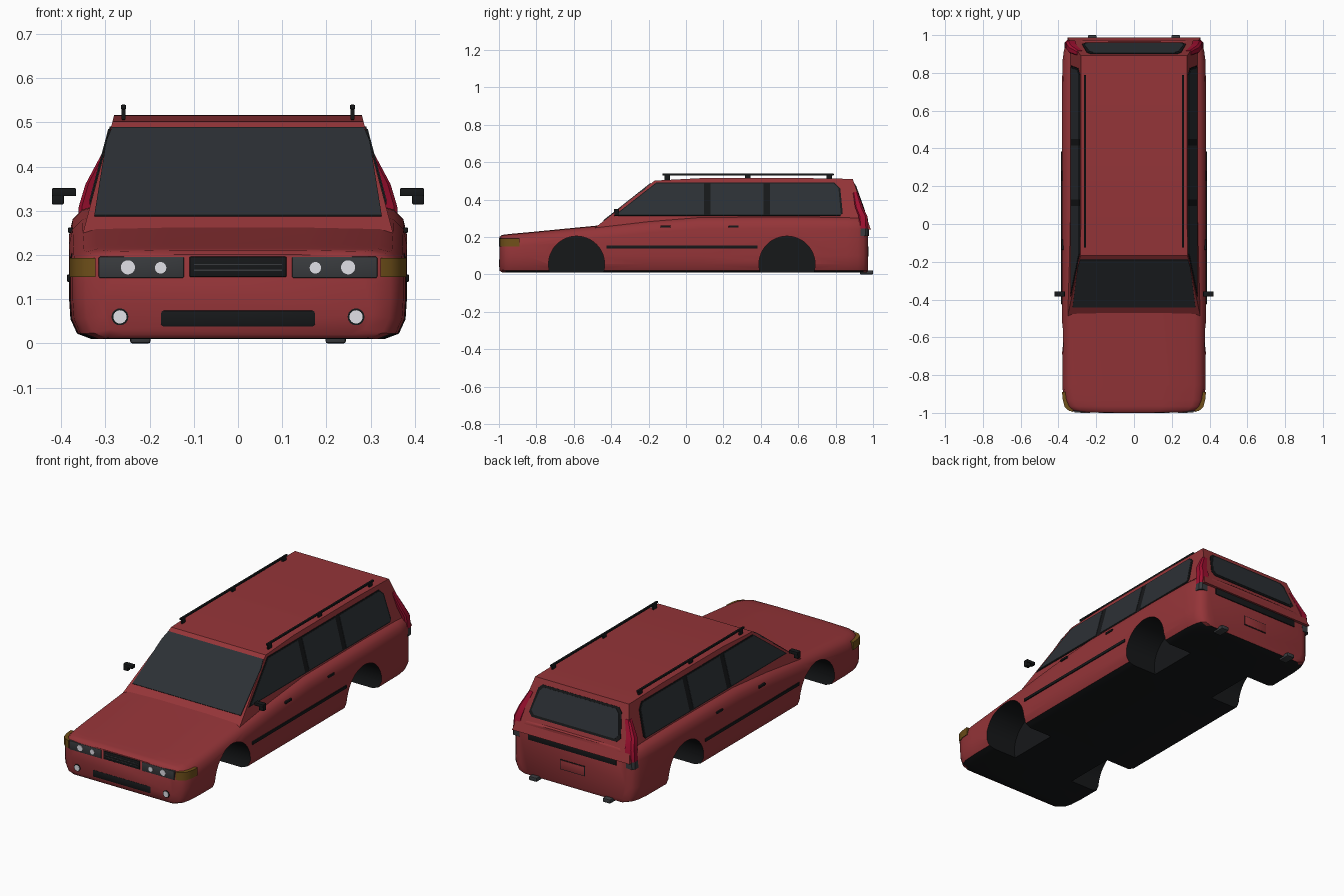
import bpy, bmesh, math
from mathutils import Vector, Matrix

if "Cube" in bpy.data.objects:
    bpy.data.objects.remove(bpy.data.objects["Cube"])


def mat(name, rgb):
    m = bpy.data.materials.new(name)
    m.diffuse_color = (*rgb, 1)
    m.use_nodes = True
    m.node_tree.nodes["Principled BSDF"].inputs["Base Color"].default_value = m.diffuse_color
    return m


RED = mat("red_paint", (0.30, 0.035, 0.04))
BLACK = mat("black_trim", (0.008, 0.009, 0.01))
GLASS = mat("dark_glass", (0.025, 0.03, 0.035))
AMBER = mat("amber_lens", (0.16, 0.08, 0.01))
LAMP = mat("clear_lens", (0.75, 0.75, 0.8))
TAIL = mat("tail_red", (0.35, 0.005, 0.03))
GREY = mat("grey_trim", (0.04, 0.043, 0.047))


def finish(name, bm, material, smooth=True):
    bmesh.ops.recalc_face_normals(bm, faces=bm.faces)
    me = bpy.data.meshes.new(name)
    bm.to_mesh(me)
    bm.free()
    me.materials.append(material)
    ob = bpy.data.objects.new(name, me)
    bpy.context.collection.objects.link(ob)
    if smooth:
        shade(ob)
    return ob


def shade(ob, angle=35):
    bpy.ops.object.select_all(action='DESELECT')
    ob.select_set(True)
    bpy.context.view_layer.objects.active = ob
    bpy.ops.object.shade_smooth_by_angle(angle=math.radians(angle))


def loft(bm, rings):
    vs = [[bm.verts.new(p) for p in r] for r in rings]
    n = len(vs[0])
    for a, b in zip(vs, vs[1:]):
        for i in range(n):
            bm.faces.new((a[i], a[(i + 1) % n], b[(i + 1) % n], b[i]))
    bm.faces.new(vs[0])
    bm.faces.new(vs[-1])


def flip(pts):
    return [(-p[0], p[1], p[2]) for p in pts]


def panel(name, pts, t, material, mirror=False):
    """Flat plate of half thickness t around a planar outline."""
    bm = bmesh.new()
    for o in ([pts, flip(pts)] if mirror else [pts]):
        o = [Vector(p) for p in o]
        n = (o[1] - o[0]).cross(o[2] - o[0]).normalized() * t
        loft(bm, [[p - n for p in o], [p + n for p in o]])
    return finish(name, bm, material, False)


def boxes(name, specs, material, mirror=True, bevel=0.003):
    """specs: (x0, x1, y0, y1, z0, z1)"""
    bm = bmesh.new()
    for x0, x1, y0, y1, z0, z1 in specs:
        for s in ((1, -1) if mirror else (1,)):
            m = Matrix.Translation((s * (x0 + x1) / 2, (y0 + y1) / 2, (z0 + z1) / 2)) \
                @ Matrix.Diagonal((x1 - x0, y1 - y0, z1 - z0, 1))
            bmesh.ops.create_cube(bm, size=1, matrix=m)
    if bevel:
        bmesh.ops.bevel(bm, geom=bm.edges[:], offset=bevel, segments=2, affect='EDGES', profile=0.5)
    return finish(name, bm, material)


def discs(name, specs, axis, depth, material, seg=24):
    """specs: (centre, radius); mirrored cylinders along x or y"""
    bm = bmesh.new()
    rot = Matrix.Rotation(math.pi / 2, 4, 'X' if axis == 'y' else 'Y')
    for c, r in specs:
        for s in (1, -1):
            bmesh.ops.create_cone(bm, cap_ends=True, segments=seg, radius1=r, radius2=r, depth=depth,
                                  matrix=Matrix.Translation((s * c[0], c[1], c[2])) @ rot)
    return finish(name, bm, material)


# Lower body: rounded sections lofted front to back
def section(y, w, zt, zb=0.01):
    half = [(w - .05, zb), (w - .018, zb + .012), (w - .003, zb + .045), (w, zb + .09), (w, zt - .065),
            (w - .008, zt - .03), (w - .03, zt - .008), (w - .06, zt), (w * .4, zt + .003)]
    return [(x, y, z) for x, z in half] + [(-x, y, z) for x, z in reversed(half)]


stations = [(-.997, .305, .198, .02), (-.985, .345, .208, .012), (-.965, .364, .211), (-.93, .374, .215),
            (-.85, .379, .222), (-.48, .381, .258), (-.2, .382, .288), (.08, .382, .309), (.6, .382, .311),
            (.86, .379, .309), (.92, .371, .308), (.95, .36, .306), (.966, .343, .301), (.973, .315, .294, .02)]
bm = bmesh.new()
loft(bm, [section(*s) for s in stations])
body = finish("body", bm, RED, False)
body.data.materials.append(BLACK)
for f in body.data.polygons:
    f.material_index = 1 if f.normal.z < -.9 else 0

# Wheel wells cut into the body
cut = discs("wheel_well_cutter", [((.31, -.585, .055), .15), ((.31, .54, .055), .15)], 'x', .24, RED, 48)
cut.data.materials.append(BLACK)
for f in cut.data.polygons:
    f.material_index = 1
cut.hide_render = True
mod = body.modifiers.new("wells", 'BOOLEAN')
mod.operation, mod.object, mod.solver = 'DIFFERENCE', cut, 'EXACT'
bpy.context.view_layer.objects.active = body
bpy.ops.object.modifier_apply(modifier="wells")
bpy.data.objects.remove(cut)
shade(body)


# Cabin: planes shared by the shell and its windows
def xs(z):
    return .34 - (z - .29) * .265


def yf(z):
    return -.48 + (z - .255) * 1.265


def yr(z):
    return .967 - (z - .30) * .36


bm = bmesh.new()
side = [(yf(.24), .24), (yf(.502), .502), (.08, .515), (.6, .516), (yr(.511), .511), (yr(.24), .24)]
loft(bm, [[(s * xs(z), y, z) for y, z in side] for s in (1, -1)])
bmesh.ops.bevel(bm, geom=[e for e in bm.edges if e.calc_face_angle(0) > .3],
                offset=.016, segments=3, affect='EDGES', profile=0.5)
finish("cabin", bm, RED)


# Glazing
def side_pts(yz):
    return [(xs(z), y, z) for y, z in yz]


panel("side_window_frame", side_pts([(-.385, .314), (-.16, .49), (.795, .49), (.825, .46), (.838, .33), (.825, .314)]),
      .003, BLACK, True)
for name, yz in {
        "front_side_window": [(-.37, .32), (-.16, .484), (.095, .484), (.095, .32)],
        "middle_side_window": [(.13, .32), (.13, .484), (.415, .484), (.415, .32)],
        "rear_side_window": [(.45, .32), (.45, .484), (.79, .484), (.815, .46), (.828, .32)]}.items():
    panel(name, side_pts(yz), .005, GLASS, True)
panel("windshield", [(x, yf(z), z) for x, z in
                     ((-.325, .287), (.325, .287), (.298, .455), (.285, .486), (-.285, .486), (-.298, .455))], .004, GLASS)
for name, w, z0, z1, t, m in (("rear_window_frame", .275, .325, .485, .003, BLACK),
                              ("rear_window", .262, .337, .474, .005, GLASS)):
    c = .02
    half = [(w, z0 + c), (w - .025, z1 - c), (w - .025 - c, z1)]
    o = [(w - c, z0)] + half
    o = o + [(-x, z) for x, z in reversed(o)]
    panel(name, [(x, yr(z), z) for x, z in o], t, m)

# Roof rails with posts
boxes("roof_rails", [(.253, .265, -.125, .79, .529, .54)]
      + [(.254, .264, y - .015, y + .015, .505, .533) for y in (-.10, .33, .765)], BLACK)

# Door mirrors and handles, side moulding
boxes("door_mirrors", [(.366, .421, -.385, -.357, .333, .351), (.394, .421, -.383, -.36, .314, .34)], BLACK)
boxes("door_handles", [(.36, .385, y - .027, y + .027, .25, .262) for y in (-.11, .255)], BLACK)
boxes("side_moulding", [(.37, .387, -.425, .383, .139, .156)], BLACK)

# Front end
boxes("headlight_panels", [(.122, .315, -.999, -.97, .148, .196)], GREY)
discs("headlights", [((.249, -.992, .172), .016), ((.175, -.992, .171), .013)], 'y', .018, LAMP)
boxes("grille", [(-.11, .11, -1.0, -.97, .15, .196)], BLACK, False)
boxes("grille_slats", [(-.1, .1, -1.001, -.98, z, z + .003) for z in (.164, .177)], GREY, False, 0)
boxes("lower_intake", [(-.176, .176, -1.0, -.97, .036, .076)], BLACK, False, .008)
discs("fog_light_rims", [((.267, -.99, .06), .019)], 'y', .018, BLACK)
discs("fog_lights", [((.267, -.991, .06), .015)], 'y', .019, LAMP)
plan = [(.322, -.995), (.346, -.988), (.367, -.968), (.377, -.932), (.381, -.89), (.36, -.89), (.322, -.96)]
bm = bmesh.new()
for s in (1, -1):
    loft(bm, [[(s * x, y, z) for x, y in plan] for z in (.15, .193)])
finish("corner_indicators", bm, AMBER)

# Tail lamps following the rear corners
def lamp(name, levels, material):
    bm = bmesh.new()
    for s in (1, -1):
        loft(bm, [[(s * (x + a * h), y + b * h, z) for a, b in
                   ((-1, -1), (.7, -1), (1, -.7), (1, .5), (.5, 1), (-1, 1))] for x, y, z, h in levels])
    finish(name, bm, material)


lamp("tail_lamps", [(.342, .95, .245, .023), (.336, .947, .31, .024), (.324, .925, .36, .021),
                    (xs(.44) - .011, yr(.44) - .011, .44, .013)], TAIL)
lamp("tail_lamp_bases", [(.344, .949, .205, .023), (.342, .949, .245, .0235)], GREY)

# Rear trim, plate recess and exhausts
boxes("tailgate_strip", [(-.265, .265, .96, .978, .205, .243)], BLACK, False)
boxes("plate_frame", [(-.075, .075, .965, .975, .095, .15)], BLACK, False, .002)
boxes("plate_panel", [(-.071, .071, .965, .9765, .099, .146)], RED, False, .001)
boxes("exhaust_tips", [(.198, .244, .93, 1.0, 0, .022)], GREY, True, .005)
